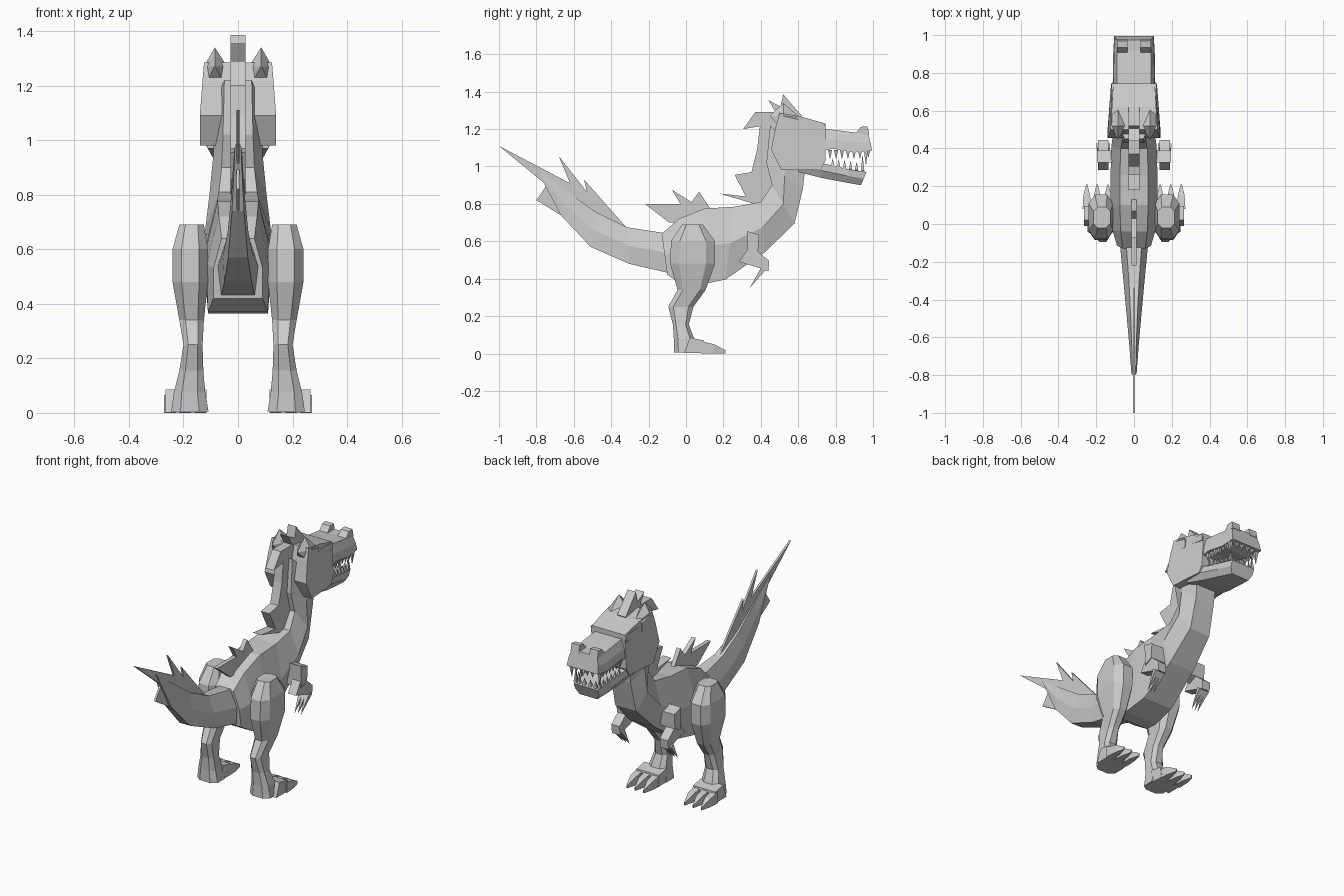
import bpy
import bmesh
from mathutils import Vector

default_cube = bpy.data.objects.get("Cube")
if default_cube:
    bpy.data.objects.remove(default_cube, do_unlink=True)

grey = bpy.data.materials.new("plain grey")
grey.use_nodes = True
grey.diffuse_color = (0.6, 0.6, 0.6, 1)
grey.node_tree.nodes["Principled BSDF"].inputs["Base Color"].default_value = grey.diffuse_color


def finish(name, bm):
    """Turn a bmesh into a flat shaded grey object."""
    bmesh.ops.recalc_face_normals(bm, faces=bm.faces)
    mesh = bpy.data.meshes.new(name)
    bm.to_mesh(mesh)
    bm.free()
    mesh.materials.append(grey)
    part = bpy.data.objects.new(name, mesh)
    bpy.context.scene.collection.objects.link(part)
    return part


def loft(name, rings):
    """Skin a list of equally long rings of points and cap both ends."""
    bm = bmesh.new()
    loops = [[bm.verts.new(point) for point in ring] for ring in rings]
    count = len(rings[0])
    for lower, upper in zip(loops, loops[1:]):
        for i in range(count):
            j = (i + 1) % count
            bm.faces.new((lower[i], lower[j], upper[j], upper[i]))
    bm.faces.new(loops[0])
    bm.faces.new(loops[-1])
    return finish(name, bm)


def plate(name, profile, left, right, shape=None):
    """Extrude a side profile of (y, z) points between two x positions."""
    rings = [[Vector((x, y, z)) for y, z in profile] for x in (left, right)]
    if shape:
        for ring in rings:
            for point in ring:
                point.x *= shape(point.y, point.z)
    return loft(name, rings)


def section(top, bottom, top_width, mid_width, bottom_width):
    """Six sided cross section between a top and a bottom (y, z) point."""
    middle = ((top[0] + bottom[0]) / 2, (top[1] + bottom[1]) / 2)
    right = [(w, *p) for w, p in
             ((top_width, top), (mid_width, middle), (bottom_width, bottom))]
    left = [(-x, y, z) for x, y, z in reversed(right)]
    return right + left


def block_ring(z, back, front, inner, outer, side):
    """Chamfered rectangle used for the legs."""
    cy, cx = (front - back) * 0.2, (outer - inner) * 0.25
    outline = [(inner + cx, back), (outer - cx, back), (outer, back + cy),
               (outer, front - cy), (outer - cx, front), (inner + cx, front),
               (inner, front - cy), (inner, back + cy)]
    return [(side * x, y, z) for x, y in outline]


def spike(name, base, tip, radius):
    """Four sided pyramid from a base centre to a tip."""
    base, tip = Vector(base), Vector(tip)
    direction = (tip - base).normalized()
    across = Vector((1, 0, 0))
    across = (across - direction * across.dot(direction)).normalized()
    other = direction.cross(across)
    bm = bmesh.new()
    corners = [bm.verts.new(base + radius * (across * a + other * b))
               for a, b in ((1, 1), (-1, 1), (-1, -1), (1, -1))]
    bm.faces.new(corners)
    point = bm.verts.new(tip)
    for i in range(4):
        bm.faces.new((corners[i], corners[(i + 1) % 4], point))
    return finish(name, bm)


# Torso and neck, swept from the hips up into the head
loft("torso", [
    section((-.13, .64), (-.10, .42), .06, .09, .09),
    section((-.04, .72), (-.02, .37), .07, .115, .11),
    section((.10, .775), (.06, .365), .075, .125, .11),
    section((.26, .785), (.21, .395), .075, .125, .10),
    section((.40, .81), (.42, .54), .07, .12, .085),
    section((.46, .90), (.58, .695), .06, .105, .07),
    section((.43, 1.02), (.625, .88), .055, .09, .065),
    section((.45, 1.22), (.64, 1.02), .05, .09, .07),
])

# Tail and its thin feathered blade
loft("tail", [
    section((-.12, .645), (-.09, .43), .04, .075, .062),
    section((-.315, .675), (-.305, .48), .026, .055, .05),
    section((-.48, .755), (-.51, .57), .018, .038, .036),
    section((-.64, .87), (-.67, .74), .012, .024, .022),
    section((-.80, .985), (-.78, .95), .008, .014, .012),
])
plate("tail_blade", [
    (-.315, .67), (-.545, .93), (-.53, .865), (-.68, 1.055), (-.62, .91),
    (-1, 1.11), (-.745, .90), (-.80, .82), (-.67, .74), (-.5, .60)], -.006, .006)

# Spiky ridges along the back and neck
plate("back_ridge", [
    (.13, .775), (.07, .865), (.03, .81), (-.075, .875), (-.03, .80),
    (-.22, .80), (-.09, .70), (0, .70)], -.013, .013)
plate("neck_ridge", [
    (.40, .79), (.18, .855), (.32, .84), (.26, .955), (.35, .97), (.38, 1.09),
    (.395, 1.215), (.305, 1.2), (.37, 1.29), (.48, 1.29), (.44, 1.355),
    (.505, 1.32), (.52, 1.385), (.62, 1.27), (.56, 1.15), (.49, .95)], -.028, .028)

# Skull, slightly narrower toward the snout and crown
plate("skull", [
    (.51, .98), (.455, 1.09), (.48, 1.215), (.50, 1.285), (.62, 1.265),
    (.745, 1.23), (.745, 1.03), (.72, .98)], -.14, .14,
    lambda y, z: 1 - max(0, y - .5) * .55 - max(0, z - 1.1) * .6)

# Snout with raised nose tip
loft("snout", [
    section((.70, 1.205), (.70, 1.08), .09, .108, .113),
    section((.80, 1.195), (.79, 1.095), .09, .107, .112),
    section((.915, 1.18), (.90, 1.075), .09, .105, .11),
    section((.975, 1.18), (.995, 1.085), .085, .1, .105),
])
loft("lower_jaw", [
    section((.60, 1.03), (.60, .97), .11, .125, .11),
    section((.74, 1.015), (.72, .94), .11, .115, .095),
    section((.87, .985), (.85, .915), .095, .1, .075),
    section((.965, .97), (.935, .90), .08, .08, .06),
])

leg_levels = [
    (.69, -.02, .09, .125, .215), (.60, -.08, .155, .11, .24),
    (.48, -.085, .155, .11, .24), (.34, -.045, .105, .125, .215),
    (.25, -.095, .04, .13, .20), (.155, -.07, .015, .127, .215),
    (.075, -.065, .045, .12, .235), (.005, -.065, .055, .108, .245)]

for side, label in ((1, "left"), (-1, "right")):
    # Face details
    plate(f"{label}_nostril", [(.90, 1.17), (.935, 1.212), (.97, 1.215), (.98, 1.17)],
          side * .035, side * .09)
    plate(f"{label}_eye", [(.63, 1.2), (.63, 1.238), (.745, 1.225), (.74, 1.185)],
          side * .110, side * .119)
    loft(f"{label}_head_horn", [
        [(side * x, .60, z) for x, z in ((.04, 1.2), (.125, 1.2), (.125, 1.25), (.085, 1.27), (.04, 1.25))],
        [(side * x, .52, z) for x, z in ((.04, 1.19), (.125, 1.19), (.125, 1.27), (.085, 1.34), (.04, 1.27))],
        [(side * (.085 + a), .45, 1.27 + b) for a, b in
         ((-.003, -.003), (.003, -.003), (.003, .001), (0, .003), (-.003, .001))]])

    # Teeth, with a long fang near the front of each row
    for i in range(7):
        y = .77 + i * .032
        length = .085 if i == 6 else .05
        spike(f"{label}_upper_tooth_{i}", (side * .095, y, 1.088), (side * .093, y, 1.088 - length), .011)
        if i < 6:
            length = .09 if i == 5 else .045
            spike(f"{label}_lower_tooth_{i}", (side * (.1 - i * .004), y + .014, 1.0 - i * .005),
                  (side * (.098 - i * .004), y + .014, 1.0 - i * .005 + length), .009)
    for x in (.02, .055):
        spike(f"{label}_front_tooth", (side * x, .975, 1.09), (side * x, .975, 1.045), .011)
        spike(f"{label}_front_lower_tooth", (side * x, .945, .97), (side * x, .945, 1.015), .01)

    # Leg, foot and clawed toes
    loft(f"{label}_leg", [block_ring(*level, side) for level in leg_levels])
    plate(f"{label}_foot", [(-.01, .002), (.02, .085), (.095, .07), (.105, .002)],
          side * .115, side * .265)
    for x in (.138, .195, .25):
        loft(f"{label}_toe", [
            [(side * (x + a * half), y, z) for a, z in ((-1, 0), (1, 0), (1, top), (-1, top))]
            for y, half, top in ((.08, .022, .065), (.15, .018, .05), (.21, .003, .018))])

    # Arm, forearm and claws
    plate(f"{label}_upper_arm", [(.325, .655), (.39, .635), (.385, .545), (.33, .52), (.33, .555)],
          side * .09, side * .195)
    plate(f"{label}_forearm", [(.33, .56), (.385, .545), (.445, .495), (.44, .44), (.40, .455), (.285, .49)],
          side * .135, side * .19)
    for x in (.142, .163, .184):
        spike(f"{label}_finger_claw", (side * x, .415, .455), (side * x, .34, .35), .014)
